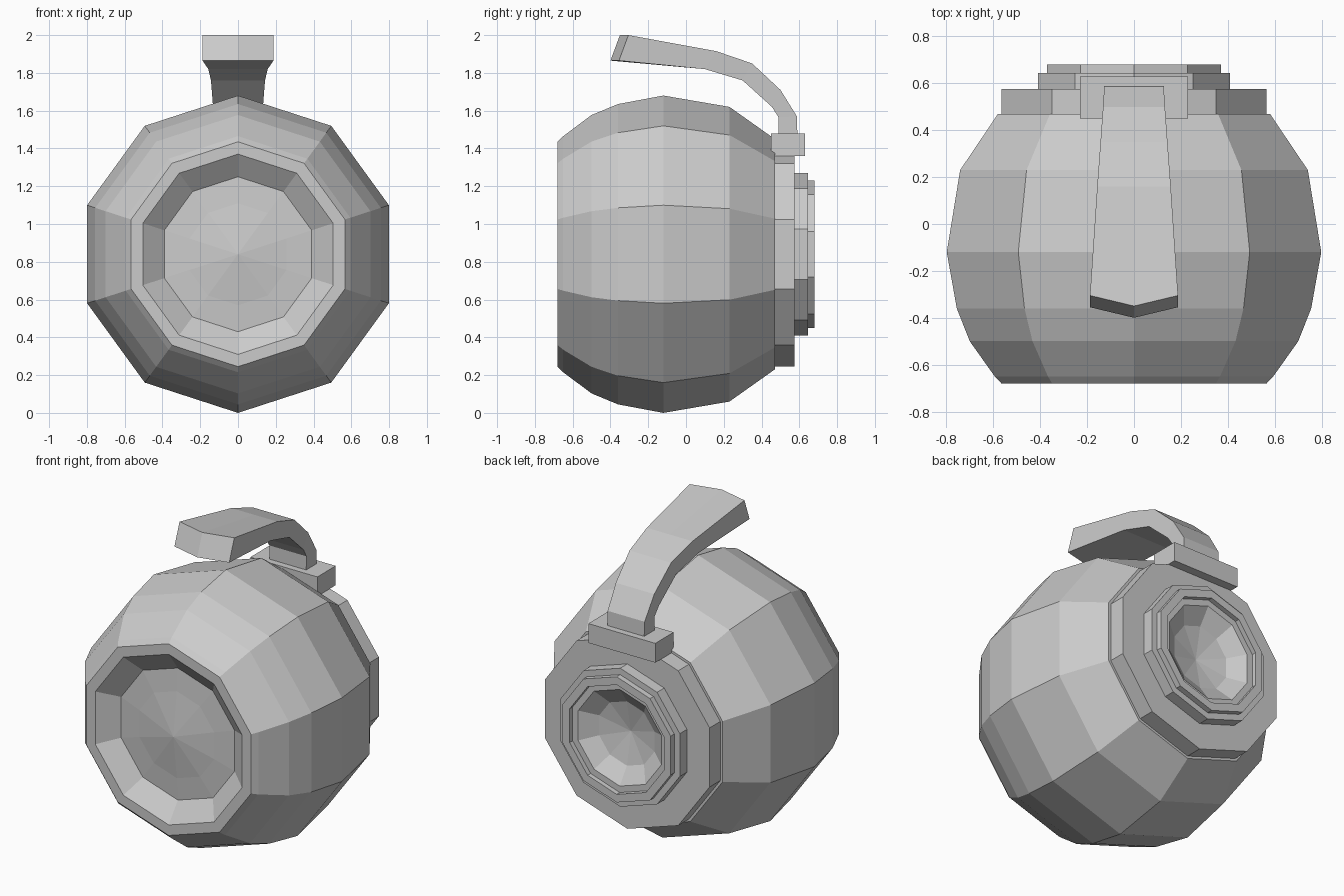
import bpy, bmesh, math

if "Cube" in bpy.data.objects:
    bpy.data.objects.remove(bpy.data.objects["Cube"])

CZ = 0.84      # height of the body axis
SIDES = 10


def finish(name, bm):
    bmesh.ops.recalc_face_normals(bm, faces=bm.faces)
    mesh = bpy.data.meshes.new(name)
    bm.to_mesh(mesh)
    bm.free()
    ob = bpy.data.objects.new(name, mesh)
    bpy.context.collection.objects.link(ob)
    return ob


def revolve(name, profile):
    """Revolve (radius, y) points around the y axis; radius 0 is a pole."""
    bm = bmesh.new()
    rings = []
    for r, y in profile:
        if r == 0:
            rings.append([bm.verts.new((0, y, CZ))] * SIDES)
        else:
            rings.append([bm.verts.new((r * math.sin(a), y, CZ + r * math.cos(a)))
                          for a in (2 * math.pi * i / SIDES for i in range(SIDES))])
    for p, q in zip(rings, rings[1:]):
        for i in range(SIDES):
            j = (i + 1) % SIDES
            corners = list(dict.fromkeys((p[i], p[j], q[j], q[i])))
            bm.faces.new(corners)
    return finish(name, bm)


def ring_disc(name, radius, y0, y1):
    return revolve(name, [(0, y0), (radius, y0), (radius, y1), (0, y1)])


# Barrel body with a dished front and a shallow central dome
revolve("body", [(0, -0.635), (0.27, -0.60), (0.41, -0.59), (0.53, -0.68),
                 (0.595, -0.68), (0.625, -0.65), (0.737, -0.50), (0.795, -0.36),
                 (0.84, -0.12), (0.78, 0.23), (0.61, 0.47), (0, 0.47)])

# Stepped rear collar; the last steps are hollowed by a conical bowl
revolve("rear_collar", [(0, 0.47), (0.594, 0.47), (0.594, 0.575), (0.43, 0.575),
                        (0.43, 0.645), (0.39, 0.645), (0.39, 0.68), (0.34, 0.68),
                        (0.34, 0.65), (0.30, 0.65), (0.20, 0.58), (0, 0.54)])

# Lever mounting block
bm = bmesh.new()
bmesh.ops.create_cube(bm, size=1)
for v in bm.verts:
    v.co = (v.co.x * 0.46, 0.54 + v.co.y * 0.18, 1.42 + v.co.z * 0.12)
finish("lever_mount", bm)

# Curved lever: (outer y, z), (inner y, z), half width, centre offset at the tip
stations = [((0.59, 1.46), (0.49, 1.46), 0.125, 0),
            ((0.587, 1.57), (0.49, 1.565), 0.127, 0),
            ((0.50, 1.71), (0.455, 1.62), 0.132, 0),
            ((0.35, 1.85), (0.30, 1.76), 0.143, 0),
            ((0.16, 1.915), (0.10, 1.82), 0.157, 0),
            ((-0.305, 2.0), (-0.355, 1.865), 0.188, -0.045)]
bm = bmesh.new()
loops = []
for (oy, oz), (iy, iz), w, tip in stations:
    loops.append([bm.verts.new(c) for c in (
        (-w, oy, oz), (0, oy + tip, oz), (w, oy, oz),
        (w, iy, iz), (0, iy + tip, iz), (-w, iy, iz))])
for p, q in zip(loops, loops[1:]):
    for i in range(6):
        j = (i + 1) % 6
        bm.faces.new((p[i], p[j], q[j], q[i]))
for loop in (loops[0], loops[-1]):
    bm.faces.new((loop[0], loop[1], loop[4], loop[5]))
    bm.faces.new((loop[1], loop[2], loop[3], loop[4]))
finish("lever", bm)
